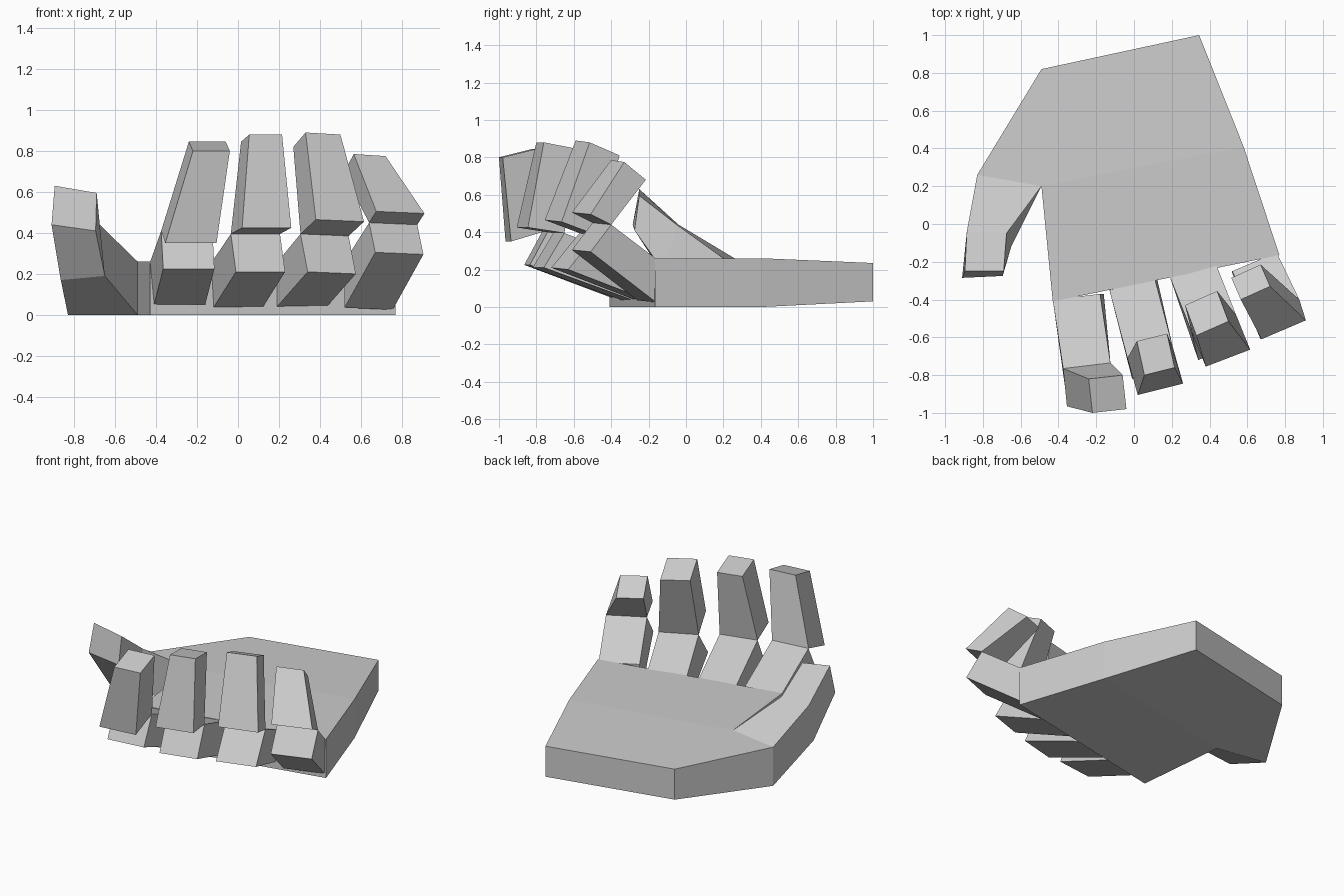
import bpy
import bmesh
from mathutils import Vector

cube = bpy.data.objects.get("Cube")
if cube:
    bpy.data.objects.remove(cube, do_unlink=True)

# One matte grey for the whole hand
grey = bpy.data.materials.new("light_grey")
grey.use_nodes = True
colour = (0.6, 0.6, 0.6, 1)
grey.diffuse_color = colour
grey.node_tree.nodes["Principled BSDF"].inputs["Base Color"].default_value = colour


def finish(name, bm):
    """Turn a bmesh into a flat-shaded object."""
    bmesh.ops.recalc_face_normals(bm, faces=bm.faces[:])
    mesh = bpy.data.meshes.new(name)
    bm.to_mesh(mesh)
    bm.free()
    mesh.materials.append(grey)
    obj = bpy.data.objects.new(name, mesh)
    bpy.context.collection.objects.link(obj)
    return obj


def loft(bm, sections):
    """Bridge successive closed loops of points and cap both ends."""
    rings = [[bm.verts.new(p) for p in section] for section in sections]
    for lower, upper in zip(rings, rings[1:]):
        count = len(lower)
        for i in range(count):
            j = (i + 1) % count
            bm.faces.new((lower[i], lower[j], upper[j], upper[i]))
    bm.faces.new(rings[0][::-1])
    bm.faces.new(rings[-1])
    return rings


def across(low, high, low_span, high_span):
    """Four-cornered section spanning from the low and high left corners."""
    low, high = Vector(low), Vector(high)
    return [low, low + Vector(low_span), high + Vector(high_span), high]


def build_palm():
    # Slab that thins slightly towards the wrist; z pairs are bottom and top
    front, wrist = (0, 0.26), (0.03, 0.235)
    outline = [
        (-0.43, -0.41, front), (0.77, -0.165, front), (0.58, 0.41, front),
        (0.345, 1, wrist), (-0.49, 0.82, wrist),
        (-0.83, 0.26, front), (-0.49, 0.2, front),
    ]
    bm = bmesh.new()
    rings = loft(bm, [[(x, y, z[side]) for x, y, z in outline] for side in (0, 1)])
    for ring in rings:
        # Crease from the thumb fork to the outer edge of the palm
        bmesh.ops.connect_verts(bm, verts=[ring[2], ring[6]])
    finish("palm", bm)


def build_thumb():
    # Root on the palm edge, bent middle and blunt tip
    root = across((-0.83, 0.26, 0), (-0.83, 0.26, 0.26),
                  (0.34, -0.06, 0), (0.34, -0.06, 0))
    middle = across((-0.865, -0.12, 0.17), (-0.885, -0.04, 0.44),
                    (0.215, 0, 0.02), (0.21, -0.01, 0))
    tip = across((-0.91, -0.285, 0.44), (-0.895, -0.25, 0.63),
                 (0.215, 0.01, -0.03), (0.205, 0, -0.035))
    bm = bmesh.new()
    loft(bm, [root, middle, tip])
    finish("thumb", bm)


def build_finger(name, root_low, root_top, end_low, joint, cuff,
                 tip_front, tip_back, span, tip_span):
    """Two tapered blocks hinged along the joint edge, given by left corners."""
    bm = bmesh.new()
    # Lower block from the palm to the joint
    loft(bm, [across(root_low, root_top, span, span),
              across(end_low, joint, span, span)])
    # Upper block curling up from the joint
    loft(bm, [across(cuff, joint, span, span),
              across(tip_front, tip_back, tip_span, tip_span)])
    finish(name, bm)


build_palm()
build_thumb()

build_finger(
    "index_finger",
    root_low=(-0.41, -0.4, 0.05), root_top=(-0.43, -0.4, 0.255),
    end_low=(-0.365, -0.865, 0.225), joint=(-0.375, -0.765, 0.41),
    cuff=(-0.355, -0.965, 0.35),
    tip_front=(-0.22, -1, 0.8), tip_back=(-0.24, -0.82, 0.845),
    span=(0.25, 0.03, 0), tip_span=(0.18, 0.02, 0))

build_finger(
    "middle_finger",
    root_low=(-0.12, -0.34, 0.035), root_top=(-0.13, -0.35, 0.255),
    end_low=(-0.01, -0.82, 0.21), joint=(-0.035, -0.71, 0.395),
    cuff=(0.02, -0.905, 0.425),
    tip_front=(0.055, -0.8, 0.88), tip_back=(0.015, -0.62, 0.845),
    span=(0.24, 0.06, 0), tip_span=(0.16, 0.04, 0))

build_finger(
    "ring_finger",
    root_low=(0.19, -0.28, 0.04), root_top=(0.19, -0.28, 0.255),
    end_low=(0.34, -0.72, 0.21), joint=(0.305, -0.57, 0.395),
    cuff=(0.38, -0.755, 0.465),
    tip_front=(0.33, -0.59, 0.89), tip_back=(0.27, -0.43, 0.82),
    span=(0.235, 0.09, -0.01), tip_span=(0.17, 0.075, -0.01))

build_finger(
    "little_finger",
    root_low=(0.52, -0.26, 0.035), root_top=(0.52, -0.25, 0.26),
    end_low=(0.67, -0.61, 0.305), joint=(0.64, -0.5, 0.45),
    cuff=(0.675, -0.61, 0.505),
    tip_front=(0.565, -0.4, 0.785), tip_back=(0.515, -0.285, 0.69),
    span=(0.235, 0.1, -0.01), tip_span=(0.155, 0.07, -0.01))
